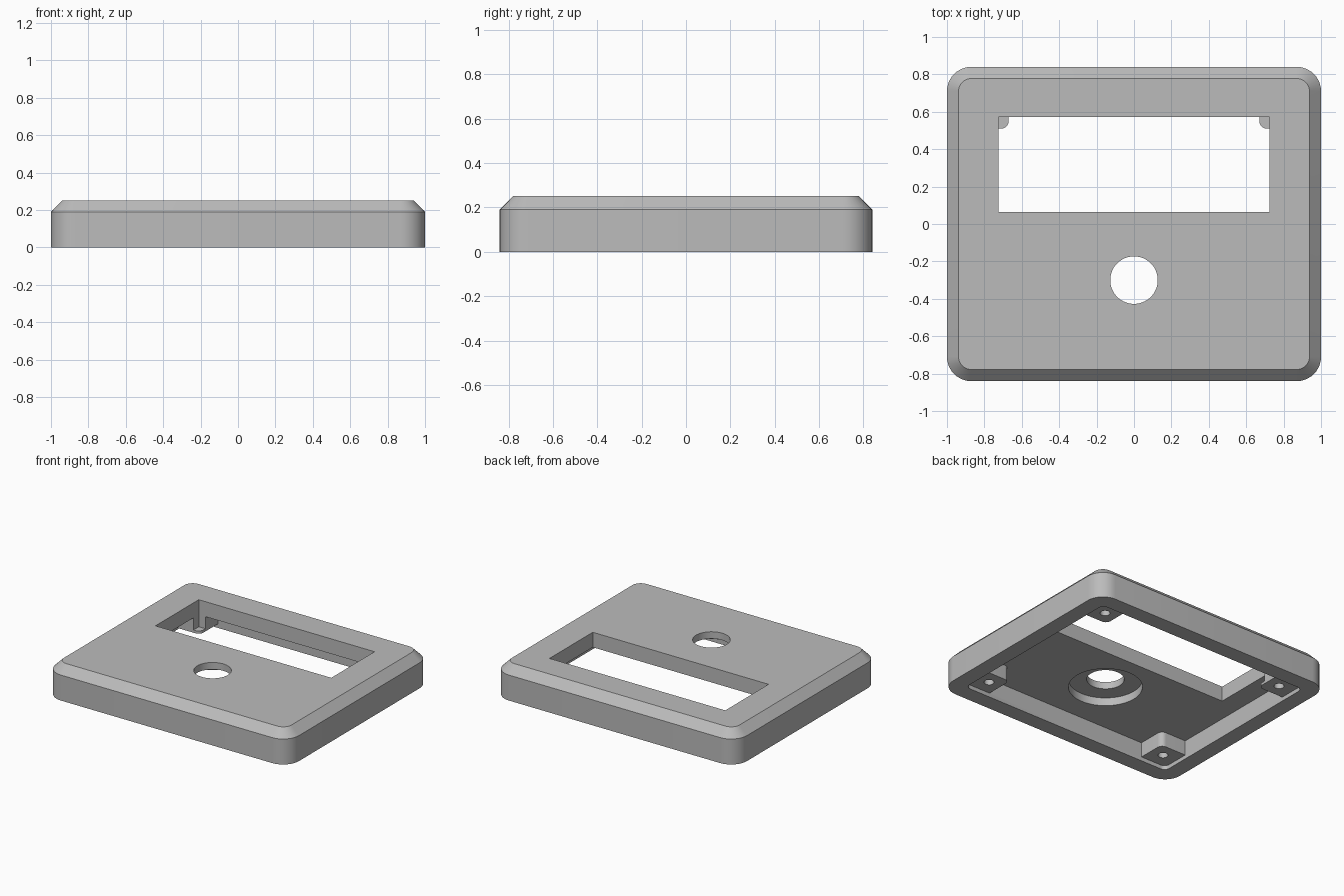
import bpy, bmesh, math

cube = bpy.data.objects.get("Cube")
if cube:
    bpy.data.objects.remove(cube, do_unlink=True)

grey = bpy.data.materials.new("plain_grey")
grey.use_nodes = True
colour = (0.5, 0.5, 0.5, 1)
grey.diffuse_color = colour
grey.node_tree.nodes["Principled BSDF"].inputs["Base Color"].default_value = colour


def rounded_outline(hx, hy, r, cx=0, cy=0, steps=10):
    """Counter-clockwise rectangle outline with rounded corners."""
    if r == 0:
        return [(cx + sx * hx, cy + sy * hy) for sx, sy in ((1, 1), (-1, 1), (-1, -1), (1, -1))]
    points = []
    for k, (sx, sy) in enumerate(((1, 1), (-1, 1), (-1, -1), (1, -1))):
        for i in range(steps + 1):
            a = (k + i / steps) * math.pi / 2
            points.append((cx + sx * (hx - r) + r * math.cos(a),
                           cy + sy * (hy - r) + r * math.sin(a)))
    return points


def circle(r, cx, cy, n=64):
    return [(cx + r * math.cos(i * math.tau / n), cy + r * math.sin(i * math.tau / n))
            for i in range(n)]


def loft(name, layers):
    """Closed solid through outlines stacked at rising heights."""
    bm = bmesh.new()
    rings = [[bm.verts.new((x, y, z)) for x, y in outline] for outline, z in layers]
    n = len(rings[0])
    for low, high in zip(rings, rings[1:]):
        for i in range(n):
            j = (i + 1) % n
            bm.faces.new((low[i], low[j], high[j], high[i]))
    bm.faces.new(rings[0][::-1])
    bm.faces.new(rings[-1])
    mesh = bpy.data.meshes.new(name)
    bm.to_mesh(mesh)
    bm.free()
    mesh.materials.append(grey)
    obj = bpy.data.objects.new(name, mesh)
    bpy.context.collection.objects.link(obj)
    return obj


def prism(name, outline, z0, z1):
    return loft(name, [(outline, z0), (outline, z1)])


def select(obj):
    bpy.ops.object.select_all(action='DESELECT')
    obj.select_set(True)
    bpy.context.view_layer.objects.active = obj


def cut(target, cutter):
    """Subtract the cutter and discard it."""
    cutter.hide_render = True
    select(target)
    mod = target.modifiers.new("cut", 'BOOLEAN')
    mod.operation = 'DIFFERENCE'
    mod.solver = 'EXACT'
    mod.object = cutter
    bpy.ops.object.modifier_apply(modifier=mod.name)
    bpy.data.objects.remove(cutter, do_unlink=True)


corners = [(sx, sy) for sx in (-1, 1) for sy in (-1, 1)]

# Outer cover body with chamfered top edge
cover = loft("cover", [
    (rounded_outline(1, 0.84, 0.13), 0),
    (rounded_outline(1, 0.84, 0.13), 0.19),
    (rounded_outline(0.938, 0.778, 0.068), 0.252),
])

# Hollow underside, leaving a recessed screw post in each corner
cavity = prism("cavity_cutter", rounded_outline(0.88, 0.72, 0.04), -0.1, 0.14)
for sx, sy in corners:
    post = prism("post", rounded_outline(0.16, 0.16, 0.04, sx * 0.83, sy * 0.67), 0.03, 0.3)
    cut(cavity, post)
cut(cover, cavity)

# Display window
cut(cover, prism("window_cutter", rounded_outline(0.725, 0.255, 0, 0, 0.318), 0.05, 0.4))

# Round opening with a wider recess beneath
cut(cover, prism("recess_cutter", circle(0.25, 0, -0.3), 0.05, 0.2))
cut(cover, prism("opening_cutter", circle(0.127, 0, -0.3), 0.05, 0.4))

# Screw holes in the posts
for sx, sy in corners:
    cut(cover, prism("screw_hole_cutter", circle(0.034, sx * 0.767, sy * 0.61, 24), -0.05, 0.13))

select(cover)
bpy.ops.object.shade_smooth_by_angle(angle=math.radians(30))
